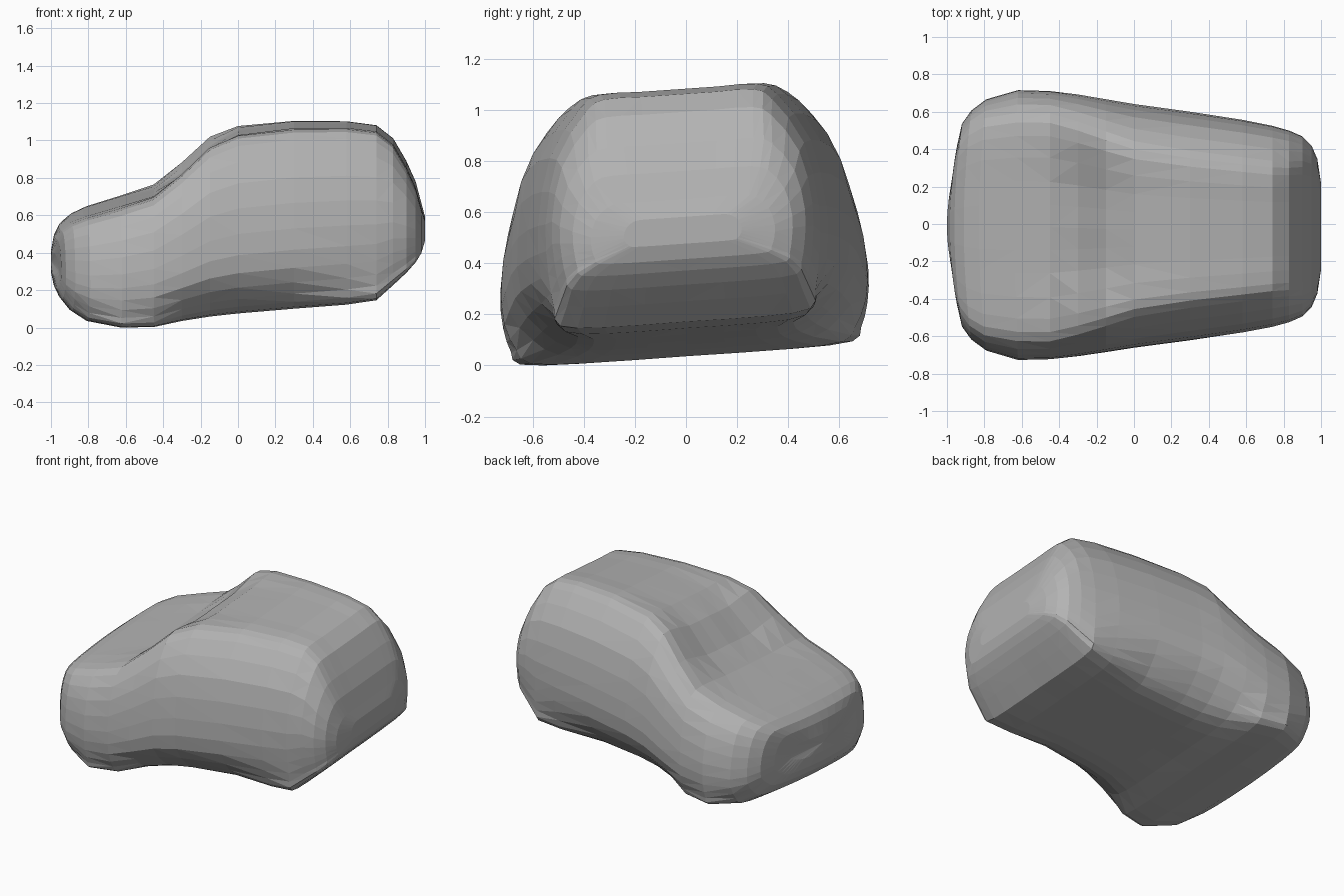
import bpy
import bmesh
from mathutils import Vector

cube = bpy.data.objects.get("Cube")
if cube:
    bpy.data.objects.remove(cube, do_unlink=True)

# One plain grey for the whole body
grey = bpy.data.materials.new("body grey")
grey.use_nodes = True
colour = (0.45, 0.45, 0.45, 1)
grey.diffuse_color = colour
grey.node_tree.nodes["Principled BSDF"].inputs["Base Color"].default_value = colour

# Stations, nose to tail: x, half width, roof half width, floor half width,
# floor height, roof height, dip in the middle of the top
STATIONS = [
    (-.96, .28, .22, .20, .26, .43, 0),
    (-.945, .43, .36, .32, .19, .51, 0),
    (-.92, .54, .46, .41, .14, .56, 0),
    (-.87, .61, .53, .48, .08, .60, 0),
    (-.79, .67, .58, .56, .03, .635, 0),
    (-.62, .72, .61, .65, .00, .69, 0),
    (-.45, .715, .61, .61, .00, .75, .01),
    (-.30, .695, .57, .50, .025, .87, .04),
    (-.15, .67, .52, .45, .045, 1.01, .035),
    (0.0, .645, .47, .43, .06, 1.07, .01),
    (.30, .605, .42, .42, .085, 1.10, 0),
    (.58, .565, .385, .47, .11, 1.10, 0),
    (.74, .535, .365, .49, .135, 1.08, 0),
    (.83, .51, .36, .46, .215, 1.01, 0),
    (.90, .48, .36, .44, .28, .89, 0),
    (.95, .43, .34, .40, .335, .78, 0),
    (.98, .36, .29, .33, .38, .67, 0),
    (1.0, .23, .19, .20, .44, .60, 0),
]


def spline(p0, p1, p2, p3, t):
    """Point on a smooth curve between p1 and p2."""
    return 0.5 * (2 * p1 + (p2 - p0) * t + (2 * p0 - 5 * p1 + 4 * p2 - p3) * t ** 2
                  + (3 * p1 - p0 - 3 * p2 + p3) * t ** 3)


def section(x, w, roof, floor, low, high, dip):
    """Closed cross-section of the body, leaning to one side and bowed at the nose."""
    low, high = low + .035, high - .02
    h = high - low
    bow = .04 * min(1, max(0, (-.5 - x) / .3))
    half = [(floor * .65, 0), (floor, .02), ((w + floor) / 2, .1), (w * .99, .25),
            (w, .47), (w * .7 + roof * .3, .75), (roof, .95), (roof * .8, 1)]
    half = [(y, low + f * h) for y, f in half] + [(roof * .4, high - dip)]
    ring = [(0, low)] + half + [(0, high - dip)] + [(-y, z) for y, z in reversed(half)]
    pts = [Vector((x - bow * (1 - (y / w) ** 2), y - .03 * (z - .1), z + .07 * y))
           for y, z in ring]
    n = len(pts)
    return [spline(pts[i - 1], pts[i], pts[(i + 1) % n], pts[(i + 2) % n], t)
            for i in range(n) for t in (0, .5)]


# Loft the body through the cross-sections
bm = bmesh.new()
rings = [[bm.verts.new(p) for p in section(*s)] for s in STATIONS]
for a, b in zip(rings, rings[1:]):
    for i in range(len(a)):
        j = (i + 1) % len(a)
        bm.faces.new((a[i], a[j], b[j], b[i]))

# Close the nose and the tail with a fan around a middle point
for ring in (rings[0], rings[-1]):
    middle = sum((v.co for v in ring), Vector()) / len(ring)
    middle.x = 1 if middle.x > 0 else -1
    hub = bm.verts.new(middle)
    for i, v in enumerate(ring):
        bm.faces.new((ring[i - 1], v, hub))

# Rest the body on the ground and break it into flat facets
lowest = min(v.co.z for v in bm.verts)
bmesh.ops.translate(bm, verts=bm.verts[:], vec=(0, 0, -lowest))
bmesh.ops.triangulate(bm, faces=bm.faces[:])
bmesh.ops.recalc_face_normals(bm, faces=bm.faces[:])

mesh = bpy.data.meshes.new("car_body")
bm.to_mesh(mesh)
bm.free()
mesh.materials.append(grey)
body = bpy.data.objects.new("car_body", mesh)
bpy.context.collection.objects.link(body)
